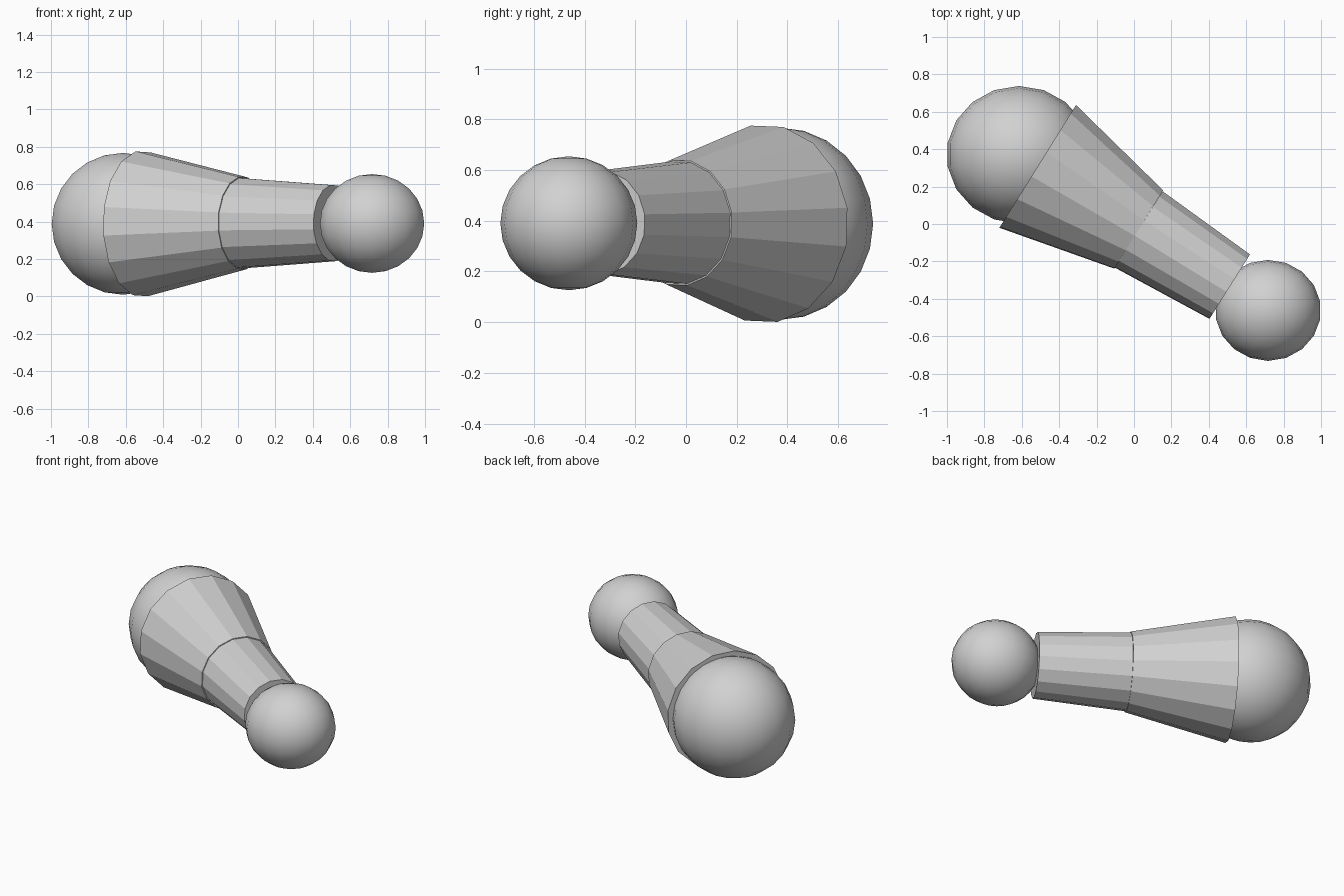
import bpy
import bmesh
from math import cos, sin, pi, radians
from mathutils import Vector

cube = bpy.data.objects.get("Cube")
if cube:
    bpy.data.objects.remove(cube, do_unlink=True)

# Single grey material
grey = bpy.data.materials.new("light grey")
grey.use_nodes = True
colour = (0.64, 0.64, 0.64, 1)
grey.diffuse_color = colour
grey.node_tree.nodes["Principled BSDF"].inputs["Base Color"].default_value = colour

SIDES = 16
UP = Vector((0, 0, 1))


def finish(name, bm, smooth):
    bmesh.ops.recalc_face_normals(bm, faces=bm.faces)
    for face in bm.faces:
        face.smooth = smooth
    mesh = bpy.data.meshes.new(name)
    bm.to_mesh(mesh)
    bm.free()
    mesh.materials.append(grey)
    bpy.context.collection.objects.link(bpy.data.objects.new(name, mesh))


def tapered_tube(name, start, end, r_start, r_end):
    """Flat-sided capped frustum running between two centres."""
    start, end = Vector(start), Vector(end)
    side = UP.cross(end - start).normalized()
    bm = bmesh.new()
    rings = []
    for centre, radius in ((start, r_start), (end, r_end)):
        ring = []
        for k in range(SIDES):
            a = (k + 0.5) * 2 * pi / SIDES - radians(2)
            ring.append(bm.verts.new(centre + radius * (side * cos(a) + UP * sin(a))))
        rings.append(ring)
    lower, upper = rings
    for k in range(SIDES):
        n = (k + 1) % SIDES
        bm.faces.new((lower[k], lower[n], upper[n], upper[k]))
    bm.faces.new(lower)
    bm.faces.new(upper)
    finish(name, bm, False)


def ball(name, centre, radii):
    """Smooth, slightly stretched sphere."""
    bm = bmesh.new()
    bmesh.ops.create_uvsphere(bm, u_segments=18, v_segments=12, radius=1)
    bmesh.ops.scale(bm, vec=radii, verts=bm.verts)
    bmesh.ops.translate(bm, vec=centre, verts=bm.verts)
    finish(name, bm, True)


# Two limb sections meeting at the middle joint
joint = (0.025, -0.029, 0.392)
tapered_tube("upper_section", (-0.515, 0.308, 0.388), joint, 0.392, 0.25)
tapered_tube("lower_section", joint, (0.512, -0.335, 0.392), 0.244, 0.206)

# Rounded ends
ball("large_end_ball", (-0.615, 0.37, 0.388), (0.387, 0.368, 0.379))
ball("small_end_ball", (0.717, -0.462, 0.39), (0.283, 0.27, 0.264))
